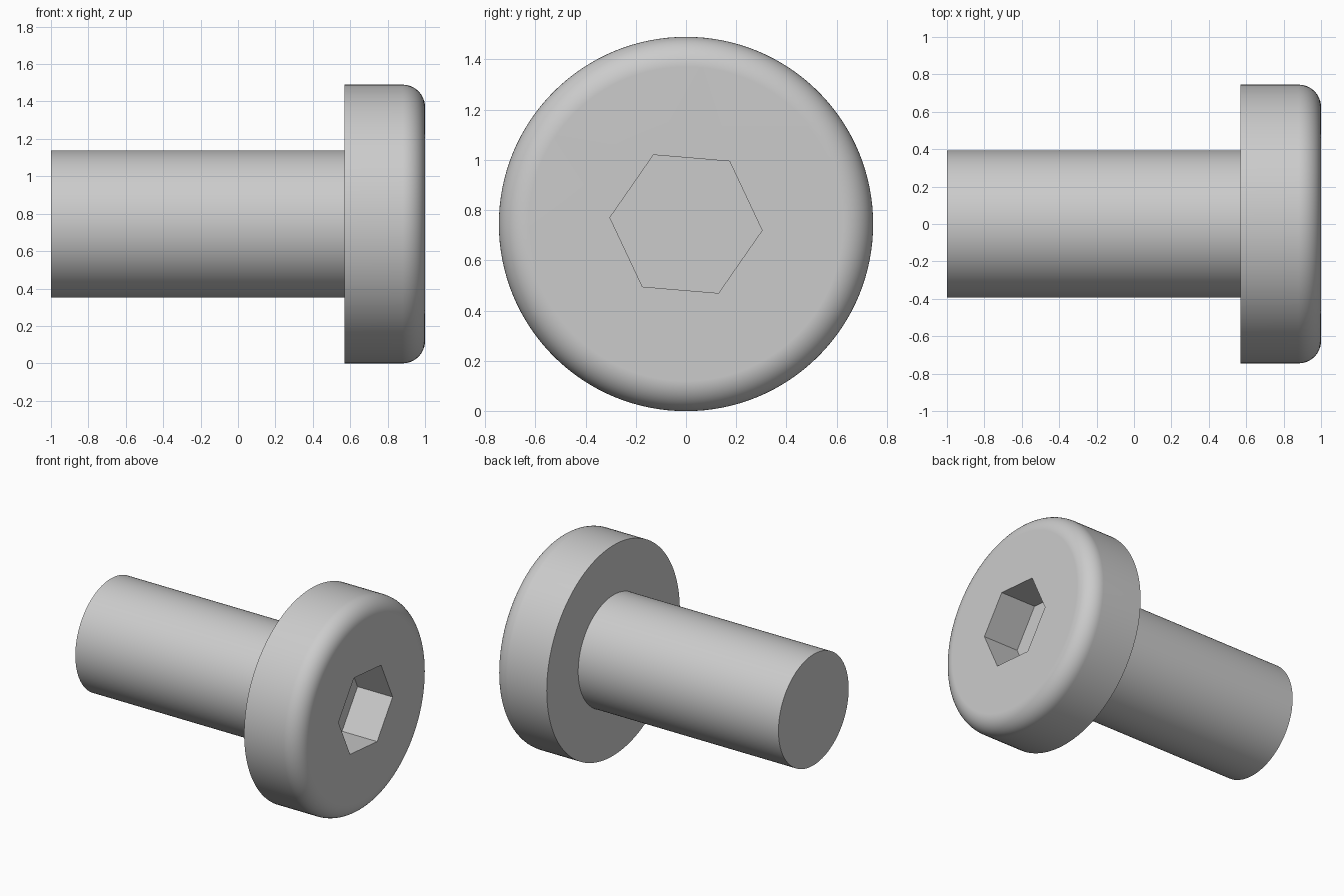
import bpy, bmesh, math
from mathutils import Vector

if "Cube" in bpy.data.objects:
    bpy.data.objects.remove(bpy.data.objects["Cube"], do_unlink=True)

HEAD_R, SHAFT_R, FILLET = 0.745, 0.393, 0.12
TIP, SEAT, FACE = -1.0, 0.57, 1.0
SOCKET_R, SOCKET_DEPTH, SOCKET_TURN = 0.304, 0.275, math.radians(-4.8)
SIDES = 128

steel = bpy.data.materials.new("plain grey steel")
steel.use_nodes = True
grey = (0.6, 0.6, 0.6, 1)
steel.diffuse_color = grey
steel.node_tree.nodes["Principled BSDF"].inputs["Base Color"].default_value = grey


def ring(bm, x, radius, sides=SIDES, turn=0.0):
    """Circle of vertices around the screw's axis."""
    angles = [turn + math.tau * i / sides for i in range(sides)]
    return [bm.verts.new(Vector((x, radius * math.cos(a), HEAD_R + radius * math.sin(a))))
            for a in angles]


def bridge(bm, a, b):
    for i in range(len(a)):
        j = (i + 1) % len(a)
        bm.faces.new((a[i], a[j], b[j], b[i]))


def loop_edges(bm, verts):
    return [bm.edges.get((verts[i - 1], verts[i])) for i in range(len(verts))]


def finish(bm, name):
    bmesh.ops.recalc_face_normals(bm, faces=bm.faces)
    mesh = bpy.data.meshes.new(name)
    bm.to_mesh(mesh)
    bm.free()
    mesh.materials.append(steel)
    obj = bpy.data.objects.new(name, mesh)
    bpy.context.collection.objects.link(obj)
    bpy.ops.object.select_all(action='DESELECT')
    obj.select_set(True)
    bpy.context.view_layer.objects.active = obj
    bpy.ops.object.shade_smooth_by_angle(angle=math.radians(30))
    # Keep the flat faces flat beside the rounded rim
    weighted = obj.modifiers.new("flat faces", 'WEIGHTED_NORMAL')
    weighted.keep_sharp = True
    return obj


# Shaft: plain cylinder with a closed tip, joining the head's underside
bm = bmesh.new()
tip, root = ring(bm, TIP, SHAFT_R), ring(bm, SEAT, SHAFT_R)
bridge(bm, tip, root)
bm.faces.new(tip)
finish(bm, "shaft")

# Head: underside, straight side and rounded front rim
bm = bmesh.new()
profile = [(SEAT, SHAFT_R), (SEAT, HEAD_R)]
STEPS = 12
for i in range(STEPS + 1):
    a = math.pi / 2 * i / STEPS
    profile.append((FACE - FILLET + FILLET * math.sin(a),
                    HEAD_R - FILLET + FILLET * math.cos(a)))
rings = [ring(bm, x, r) for x, r in profile]
for a, b in zip(rings, rings[1:]):
    bridge(bm, a, b)

# Hexagonal socket sunk into the front face
mouth = ring(bm, FACE, SOCKET_R, 6, SOCKET_TURN)
floor = ring(bm, FACE - SOCKET_DEPTH, SOCKET_R, 6, SOCKET_TURN)
bridge(bm, mouth, floor)
bm.faces.new(floor)

# Flat front face between the rim and the socket
bmesh.ops.triangle_fill(bm, use_beauty=True, normal=(1, 0, 0),
                        edges=loop_edges(bm, rings[-1]) + loop_edges(bm, mouth))
finish(bm, "head")
